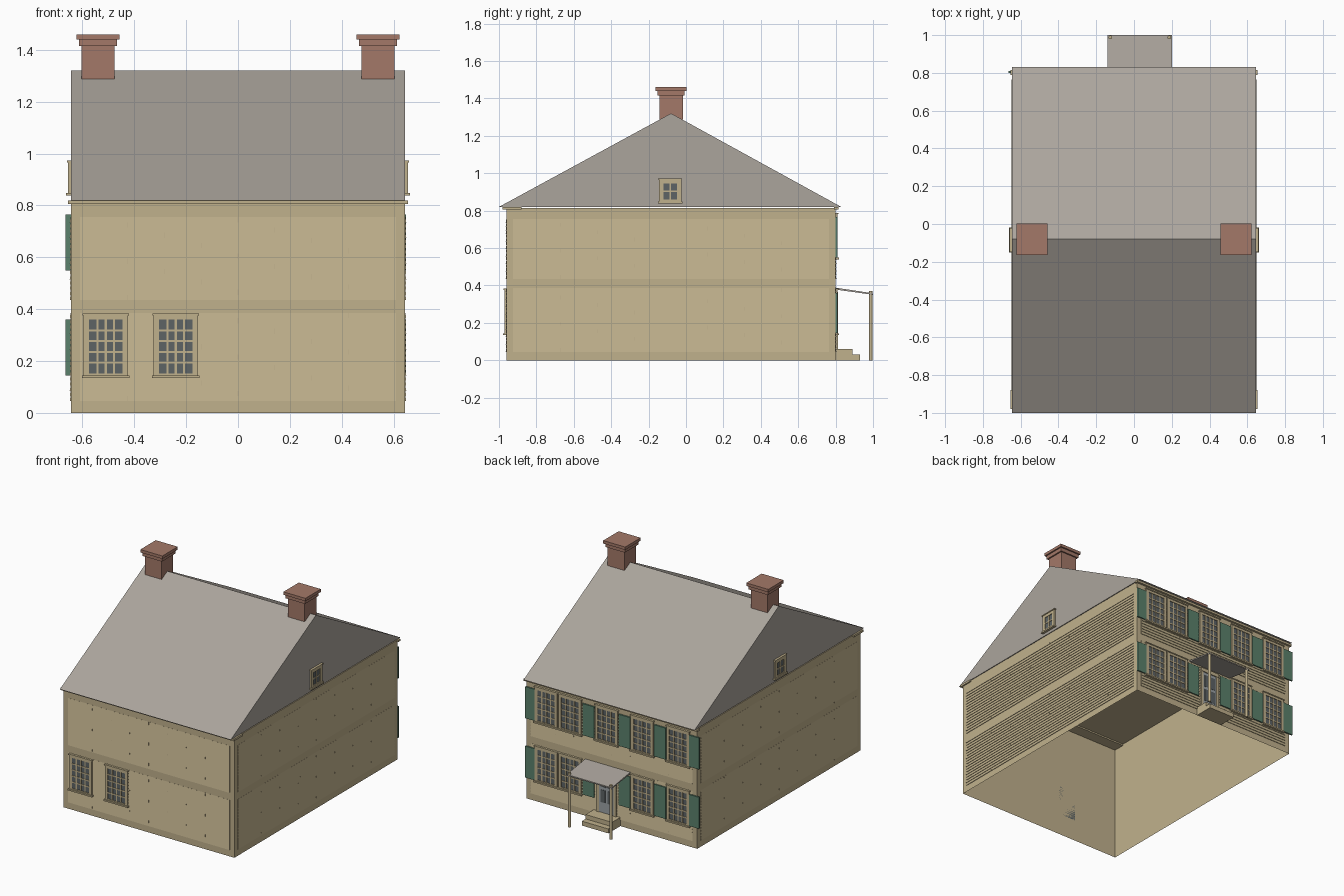
import bpy, bmesh
from mathutils import Matrix, Vector

old = bpy.data.objects.get("Cube")
if old:
    bpy.data.objects.remove(old)


def material(name, r, g, b):
    m = bpy.data.materials.new(name)
    m.use_nodes = True
    m.diffuse_color = (r, g, b, 1)
    m.node_tree.nodes["Principled BSDF"].inputs["Base Color"].default_value = (r, g, b, 1)
    return m


TAN = material("tan paint", 0.53, 0.44, 0.265)
SLATE = material("grey shingle", 0.41, 0.375, 0.335)
BRICK = material("red brick", 0.37, 0.19, 0.14)
GREEN = material("shutter green", 0.105, 0.22, 0.15)
GLASS = material("window glass", 0.11, 0.125, 0.13)
DOOR = material("door grey", 0.33, 0.36, 0.38)
MATS = [TAN, SLATE, BRICK, GREEN, GLASS, DOOR]

HALF, FRONT, BACK, EAVE = 0.645, -0.96, 0.80, 0.82


def frame(u, w, origin):
    """Wall frame: u along the wall, z up, w outward."""
    m = Matrix((u, (0, 0, 1), w)).transposed().to_4x4()
    m.translation = Vector(origin)
    return m


WORLD = frame((1, 0, 0), (0, 1, 0), (0, 0, 0))
FRONT_WALL = frame((1, 0, 0), (0, -1, 0), (0, FRONT, 0))
BACK_WALL = frame((1, 0, 0), (0, 1, 0), (0, BACK, 0))
LEFT_WALL = frame((0, 1, 0), (1, 0, 0), (HALF, 0, 0))
RIGHT_WALL = frame((0, 1, 0), (-1, 0, 0), (-HALF, 0, 0))


def finish(name, bm, mats):
    bmesh.ops.recalc_face_normals(bm, faces=bm.faces)
    me = bpy.data.meshes.new(name)
    bm.to_mesh(me)
    bm.free()
    for m in mats:
        me.materials.append(m)
    ob = bpy.data.objects.new(name, me)
    bpy.context.collection.objects.link(ob)
    return ob


def add_prism(bm, profile, u0, u1, fr, mat=0):
    """Extrude a (w, z) profile along u."""
    rings = [[bm.verts.new(fr @ Vector((u, z, w))) for w, z in profile] for u in (u0, u1)]
    n = len(profile)
    faces = [bm.faces.new(rings[0]), bm.faces.new(rings[1])]
    for i in range(n):
        j = (i + 1) % n
        faces.append(bm.faces.new((rings[0][i], rings[0][j], rings[1][j], rings[1][i])))
    for f in faces:
        f.material_index = mat


def add_box(bm, fr, u0, u1, z0, z1, w0, w1, mat=0):
    add_prism(bm, [(w0, z0), (w1, z0), (w1, z1), (w0, z1)], u0, u1, fr, mat)


def boxes(name, fr, mat, *dims):
    bm = bmesh.new()
    for d in dims:
        add_box(bm, fr, *d)
    return finish(name, bm, [mat])


# House body, open underneath
body = bmesh.new()
add_box(body, WORLD, -HALF, HALF, 0, EAVE - 0.005, FRONT, BACK)
floor = [f for f in body.faces if all(v.co.z < 0.001 for v in f.verts)]
bmesh.ops.delete(body, geom=floor, context="FACES_ONLY")
finish("house_walls", body, [TAN])

# Gable roof
roof = bmesh.new()
add_prism(roof, [(-1.0, EAVE), (0.83, EAVE), (-0.08, 1.32)], -HALF, HALF, WORLD)
finish("gable_roof", roof, [SLATE])

# Eave trim
boxes("front_eave_trim", WORLD, TAN, (-0.655, 0.655, 0.805, 0.819, -0.98, -0.88))
boxes("back_eave_trim", WORLD, TAN, (-0.655, 0.655, 0.805, 0.819, 0.79, 0.815))


# Clapboard siding: thin wedges with staggered joints
def siding(name, fr, u0, u1):
    bm = bmesh.new()
    pitch = 0.02
    for base, rows in ((0.045, 17), (0.435, 16)):
        for r in range(rows):
            z = base + r * pitch
            joint = u0 + (u1 - u0) * (0.15 + 0.7 * ((r * 3) % 7) / 6)
            for a, b in ((u0, joint - 0.001), (joint + 0.001, u1)):
                add_prism(bm, [(0, z), (0.004, z), (0.0005, z + pitch), (0, z + pitch)], a, b, fr)
    finish(name, bm, [TAN])


siding("front_siding", FRONT_WALL, -0.61, 0.61)
siding("back_siding", BACK_WALL, -0.61, 0.61)
siding("left_siding", LEFT_WALL, -0.925, 0.765)
siding("right_siding", RIGHT_WALL, -0.925, 0.765)


# Sash window: casing, sill, glass and glazing bars
def window(name, fr, u, z, w, h, cols, rows, rim):
    bm = bmesh.new()
    a, b, top = u - w / 2, u + w / 2, z + h
    add_box(bm, fr, a, a + rim, z, top, 0, 0.011)
    add_box(bm, fr, b - rim, b, z, top, 0, 0.011)
    add_box(bm, fr, a + rim, b - rim, z, z + rim * 0.6, 0, 0.011)
    add_box(bm, fr, a + rim, b - rim, top - rim, top, 0, 0.011)
    add_box(bm, fr, a - 0.006, b + 0.006, z - 0.006, z + 0.004, 0, 0.018)
    add_box(bm, fr, a - 0.004, b + 0.004, top - 0.004, top + 0.003, 0, 0.015)
    g0, g1, h0, h1 = a + rim, b - rim, z + rim * 0.6, top - rim
    add_box(bm, fr, g0, g1, h0, h1, 0, 0.006, 1)
    for i in range(1, cols):
        c = g0 + (g1 - g0) * i / cols
        add_box(bm, fr, c - 0.004, c + 0.004, h0, h1, 0.005, 0.009)
    for i in range(1, rows):
        c = h0 + (h1 - h0) * i / rows
        add_box(bm, fr, g0, g1, c - 0.004, c + 0.004, 0.005, 0.009)
    finish(name, bm, [TAN, GLASS])


for i, x in enumerate((-0.51, -0.24)):
    window(f"front_window_{i + 1}", FRONT_WALL, x, 0.14, 0.17, 0.24, 4, 5, 0.02)

DOOR_X = 0.035
for floor_name, z in (("lower", 0.14), ("upper", 0.545)):
    for i, x in enumerate((-0.505, -0.235, DOOR_X, 0.31, 0.49)):
        if floor_name == "upper" or x != DOOR_X:
            window(f"{floor_name}_back_window_{i + 1}", BACK_WALL, x, z, 0.17, 0.24, 4, 5, 0.02)
    # Shutters beside the windows
    for i, x in enumerate((-0.628, -0.37, -0.1, 0.172, 0.61)):
        w = 0.037 if abs(x) > 0.5 else 0.044
        boxes(f"{floor_name}_shutter_{i + 1}", BACK_WALL, GREEN,
              (x - w, x + w, z + 0.005, z + 0.22, 0, 0.01))

# Attic windows in both gables
for side, fr in (("left", LEFT_WALL), ("right", RIGHT_WALL)):
    window(f"{side}_attic_window", fr, -0.085, 0.845, 0.12, 0.125, 2, 2, 0.024)

# Back door with casing and panes
boxes("door_casing", BACK_WALL, TAN,
      (DOOR_X - 0.075, DOOR_X - 0.055, 0.06, 0.36, 0, 0.012),
      (DOOR_X + 0.055, DOOR_X + 0.075, 0.06, 0.36, 0, 0.012),
      (DOOR_X - 0.075, DOOR_X + 0.075, 0.34, 0.365, 0, 0.014))
boxes("door_leaf", BACK_WALL, DOOR, (DOOR_X - 0.055, DOOR_X + 0.055, 0.06, 0.34, 0, 0.007))
boxes("door_panes", BACK_WALL, GLASS,
      *[(DOOR_X + s - 0.017, DOOR_X + s + 0.017, z, z + 0.085, 0.006, 0.009)
        for s in (-0.026, 0.026) for z in (0.13, 0.235)])

# Back steps
boxes("door_steps", BACK_WALL, TAN,
      (DOOR_X - 0.1, DOOR_X + 0.1, 0, 0.06, 0, 0.09),
      (DOOR_X - 0.1, DOOR_X + 0.1, 0, 0.03, 0.09, 0.13))

# Porch roof and posts
porch = bmesh.new()
add_prism(porch, [(0, 0.378), (0.2, 0.35), (0.2, 0.358), (0, 0.388)], -0.14, 0.2, BACK_WALL)
finish("porch_roof", porch, [SLATE])
for side, x in (("right", -0.125), ("left", 0.187)):
    bm = bmesh.new()
    bmesh.ops.create_cone(bm, cap_ends=True, segments=12, radius1=0.01, radius2=0.01, depth=0.37,
                          matrix=Matrix.Translation((x, 0.988, 0.185)))
    finish(f"{side}_porch_post", bm, [TAN])
    bpy.context.view_layer.objects.active = bpy.data.objects[f"{side}_porch_post"]

# Brick chimneys with stepped caps
for side, x in (("right", -0.54), ("left", 0.54)):
    boxes(f"{side}_chimney", WORLD, BRICK,
          *[(x - r, x + r, z0, z1, -0.08 - r, -0.08 + r)
            for r, z0, z1 in ((0.063, 1.287, 1.415), (0.073, 1.415, 1.44), (0.083, 1.44, 1.46))])
